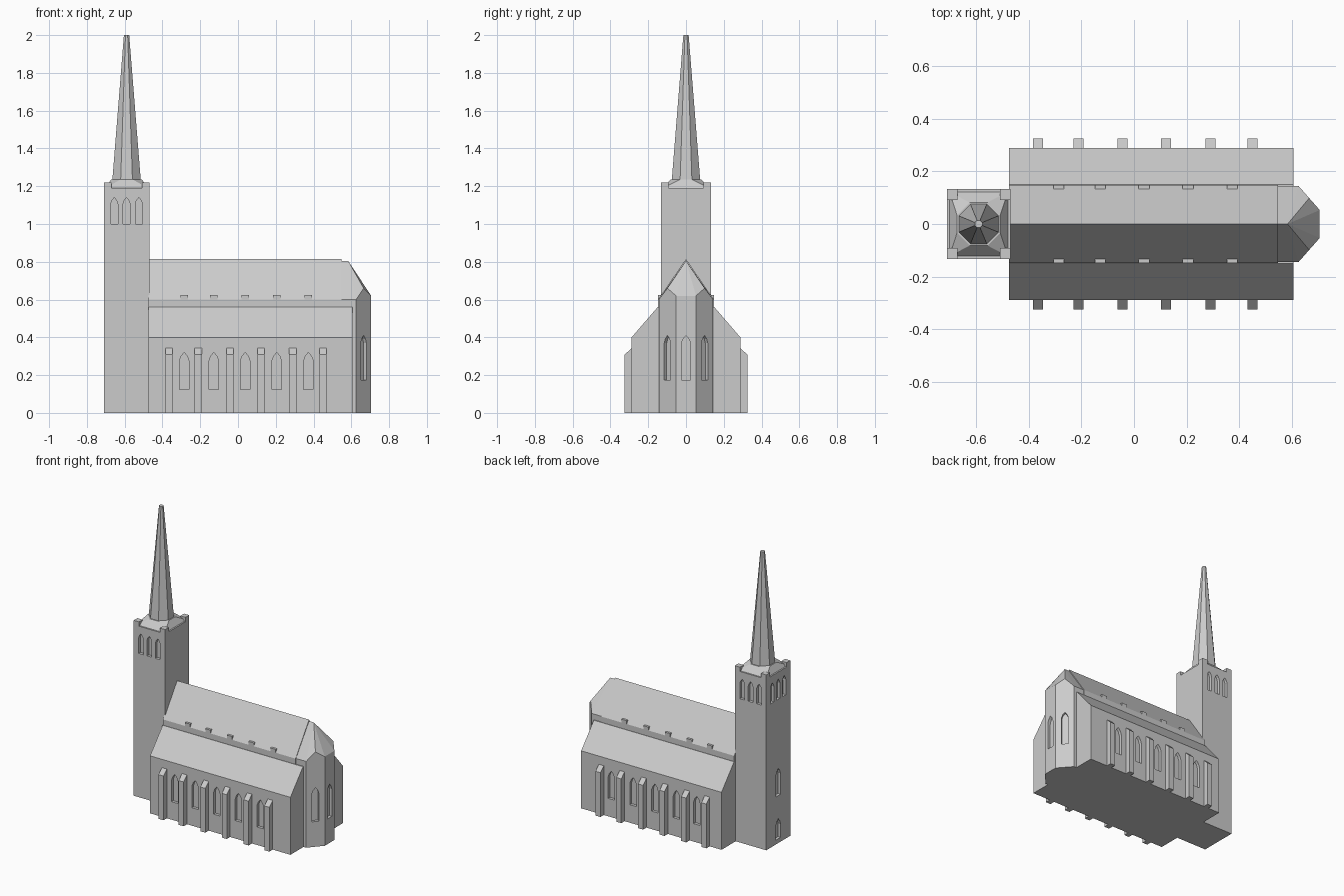
import bpy, bmesh, math
from mathutils import Matrix, Vector

if "Cube" in bpy.data.objects:
    bpy.data.objects.remove(bpy.data.objects["Cube"])

stone = bpy.data.materials.new("light_grey_stone")
stone.diffuse_color = (0.6, 0.6, 0.6, 1)
stone.use_nodes = True
stone.node_tree.nodes["Principled BSDF"].inputs["Base Color"].default_value = stone.diffuse_color


def hull(name, pts):
    """Solid convex part from its corner points."""
    bm = bmesh.new()
    for p in pts:
        bm.verts.new(p)
    bmesh.ops.convex_hull(bm, input=bm.verts)
    bmesh.ops.dissolve_limit(bm, angle_limit=0.01, verts=bm.verts, edges=bm.edges)
    bmesh.ops.recalc_face_normals(bm, faces=bm.faces)
    me = bpy.data.meshes.new(name)
    bm.to_mesh(me)
    bm.free()
    me.materials.append(stone)
    ob = bpy.data.objects.new(name, me)
    bpy.context.collection.objects.link(ob)
    return ob


def box(name, x0, x1, y0, y1, z0, z1):
    return hull(name, [(x, y, z) for x in (x0, x1) for y in (y0, y1) for z in (z0, z1)])


def extrude_x(name, profile, x0, x1):
    """Profile of (y, z) half points, mirrored in y and run along x."""
    return hull(name, [(x, s * y, z) for x in (x0, x1) for y, z in profile for s in (-1, 1)])


def octagon(cx, apothem, z):
    r = apothem / math.cos(math.pi / 8)
    return [(cx + r * math.cos(a), r * math.sin(a), z)
            for a in (math.pi / 8 + i * math.pi / 4 for i in range(8))]


def cut_windows(target, windows, depth=0.02):
    """Recess pointed windows: (x, y, facing angle in degrees, width, z0, z1)."""
    for x, y, ang, w, z0, z1 in windows:
        h = w / 2
        prof = [(h, z0), (h, z1 - 0.9 * w), (0.65 * h, z1 - 0.4 * w), (0, z1)]
        m = Matrix.Translation((x, y, 0)) @ Matrix.Rotation(math.radians(ang), 4, 'Z')
        cutter = hull("window_cutter", [m @ Vector((d, s * u, z)) for d in (-depth, 0.03)
                                        for u, z in prof for s in (-1, 1)])
        cutter.hide_render = True
        mod = target.modifiers.new("window", 'BOOLEAN')
        mod.operation = 'DIFFERENCE'
        mod.solver = 'EXACT'
        mod.object = cutter
        bpy.context.view_layer.update()
        ev = target.evaluated_get(bpy.context.evaluated_depsgraph_get())
        me = bpy.data.meshes.new_from_object(ev)
        target.modifiers.clear()
        target.data = me
        bpy.data.objects.remove(cutter)


# Tower with belfry openings, west window and door
TX = -0.59
tower = box("tower", -0.71, -0.468, -0.132, 0.132, 0, 1.19)
wins = []
for i in (-1, 0, 1):
    o = i * 0.065
    wins += [(TX + o, -0.132, -90, 0.037, 1.0, 1.14),
             (TX + o, 0.132, 90, 0.037, 1.0, 1.14),
             (-0.71, o, 180, 0.037, 1.0, 1.14)]
wins += [(-0.71, 0, 180, 0.05, 0.33, 0.52), (-0.71, 0, 180, 0.055, 0.03, 0.17)]
cut_windows(tower, wins)

# Corner blocks, tower cap and spire
for x in (-0.71, -0.508):
    for y in (-0.132, 0.092):
        box("tower_corner_block", x, x + 0.04, y, y + 0.04, 1.19, 1.22)
hull("tower_cap", [(x, y, 1.19) for x in (-0.70, -0.478) for y in (-0.122, 0.122)]
     + octagon(TX, 0.082, 1.235))
hull("spire", octagon(TX, 0.075, 1.235) + octagon(TX, 0.014, 2.0))

# Aisles and nave
bays = [-0.285, -0.128, 0.038, 0.205, 0.373]
aisles = extrude_x("aisles", [(0.288, 0), (0.288, 0.4), (0.15, 0.56)], -0.475, 0.605)
cut_windows(aisles, [(x, s * 0.288, s * 90, 0.05, 0.125, 0.32) for x in bays for s in (-1, 1)])
extrude_x("nave", [(0.148, 0.5), (0.148, 0.6), (0, 0.815)], -0.475, 0.547)

for s in (-1, 1):
    # Small roof dormers
    for x in bays:
        box("dormer", x - 0.02, x + 0.02, s * 0.115, s * 0.148, 0.585, 0.623)
    # Buttresses with sloped tops
    for x in (-0.365, -0.21, -0.043, 0.122, 0.29, 0.45):
        hull("buttress", [(x + d, s * y, z) for d in (-0.019, 0.019)
                          for y, z in ((0.28, 0), (0.325, 0), (0.325, 0.308), (0.28, 0.35))])

# Apse with gabled diagonal walls
plan = [(0.5, 0.144, 0.6), (0.625, 0.144, 0.6), (0.705, 0.053, 0.62)]
pts = [(0.5, 0, 0.805), (0.583, 0, 0.805)]
for s in (-1, 1):
    pts += [(x, s * y, z) for x, y, top in plan for z in (0, top)]
    pts.append((0.665, s * 0.0985, 0.66))
apse = hull("apse", pts)
diag = math.degrees(math.atan2(0.08, 0.091))
cut_windows(apse, [(0.705, 0, 0, 0.05, 0.175, 0.41)]
            + [(0.665, s * 0.0985, s * diag, 0.045, 0.175, 0.41) for s in (-1, 1)])
